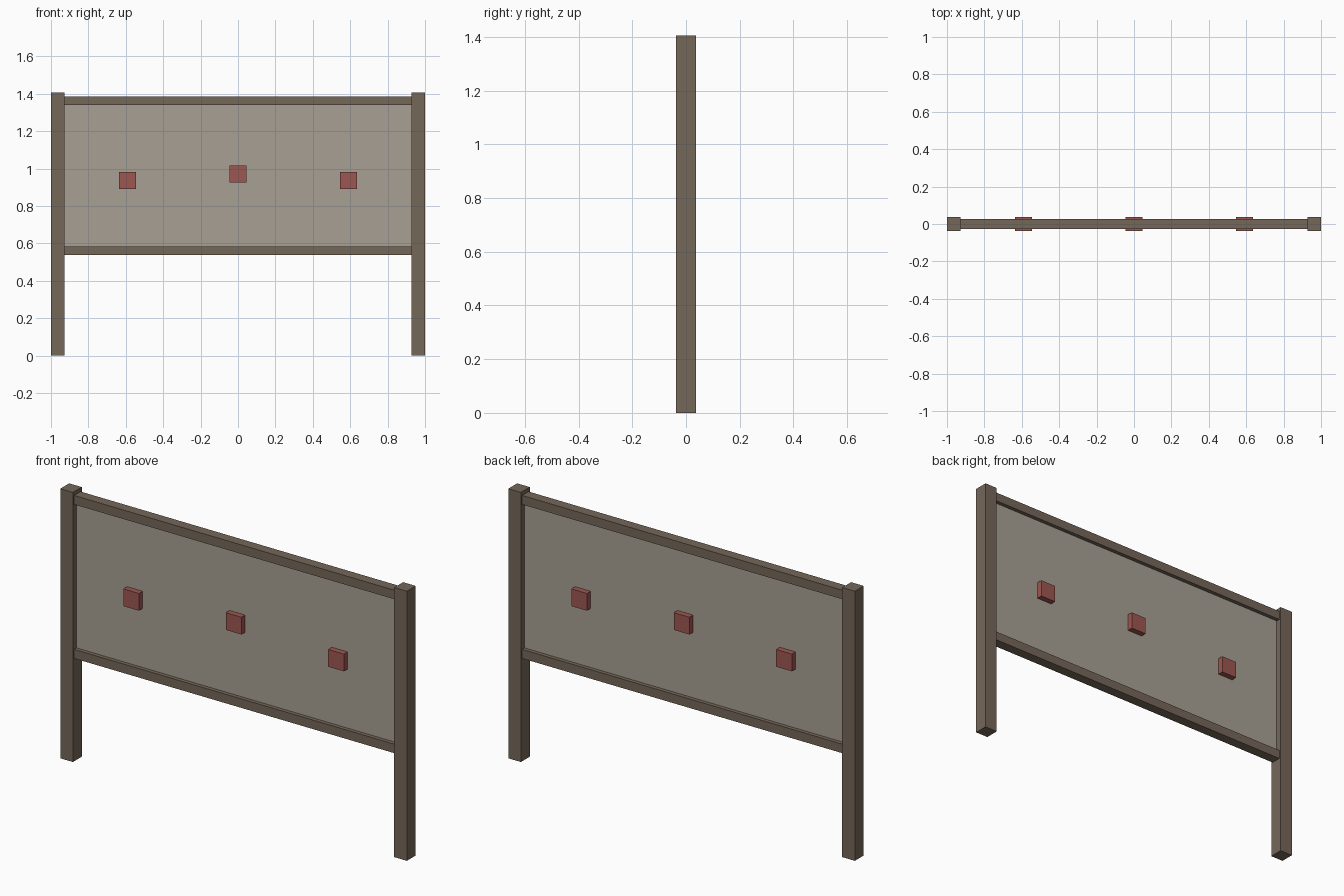
import bpy

cube = bpy.data.objects.get("Cube")
if cube:
    bpy.data.objects.remove(cube, do_unlink=True)


def srgb(*rgb):
    """Convert 0-255 display values to a linear colour."""
    return tuple(((c / 255 + 0.055) / 1.055) ** 2.4 for c in rgb) + (1.0,)


def material(name, colour):
    mat = bpy.data.materials.new(name)
    mat.use_nodes = True
    mat.diffuse_color = colour
    mat.node_tree.nodes["Principled BSDF"].inputs["Base Color"].default_value = colour
    return mat


def box(name, centre, size, mat):
    bpy.ops.mesh.primitive_cube_add(size=1, location=centre)
    obj = bpy.context.object
    obj.name = name
    obj.scale = size
    bpy.ops.object.transform_apply(location=False, rotation=False, scale=True)
    obj.data.materials.append(mat)
    return obj


wood = material("brown wood", srgb(117, 103, 89))
panel = material("grey beige panel", srgb(167, 160, 148))
red = material("muted red", srgb(156, 86, 81))

HEIGHT = 1.406
POST = 0.073
INNER = 2 - 2 * POST  # clear span between the posts

# Posts
for side, x in (("left", 1), ("right", -1)):
    box(side + "_post", (x * (1 - POST / 2), 0, HEIGHT / 2), (POST, POST, HEIGHT), wood)

# Rails
for name, z in (("top_rail", 1.363), ("bottom_rail", 0.56)):
    box(name, (0, 0, z), (INNER, 0.053, 0.047), wood)

# Board held between the rails
box("board", (0, 0, 0.9615), (INNER, 0.012, 0.757), panel)

# Blocks passing through the board, showing on both faces
for name, x, z in (("right_block", -0.591, 0.936), ("middle_block", 0, 0.97), ("left_block", 0.591, 0.936)):
    box(name, (x, 0, z), (0.09, POST, 0.09), red)
